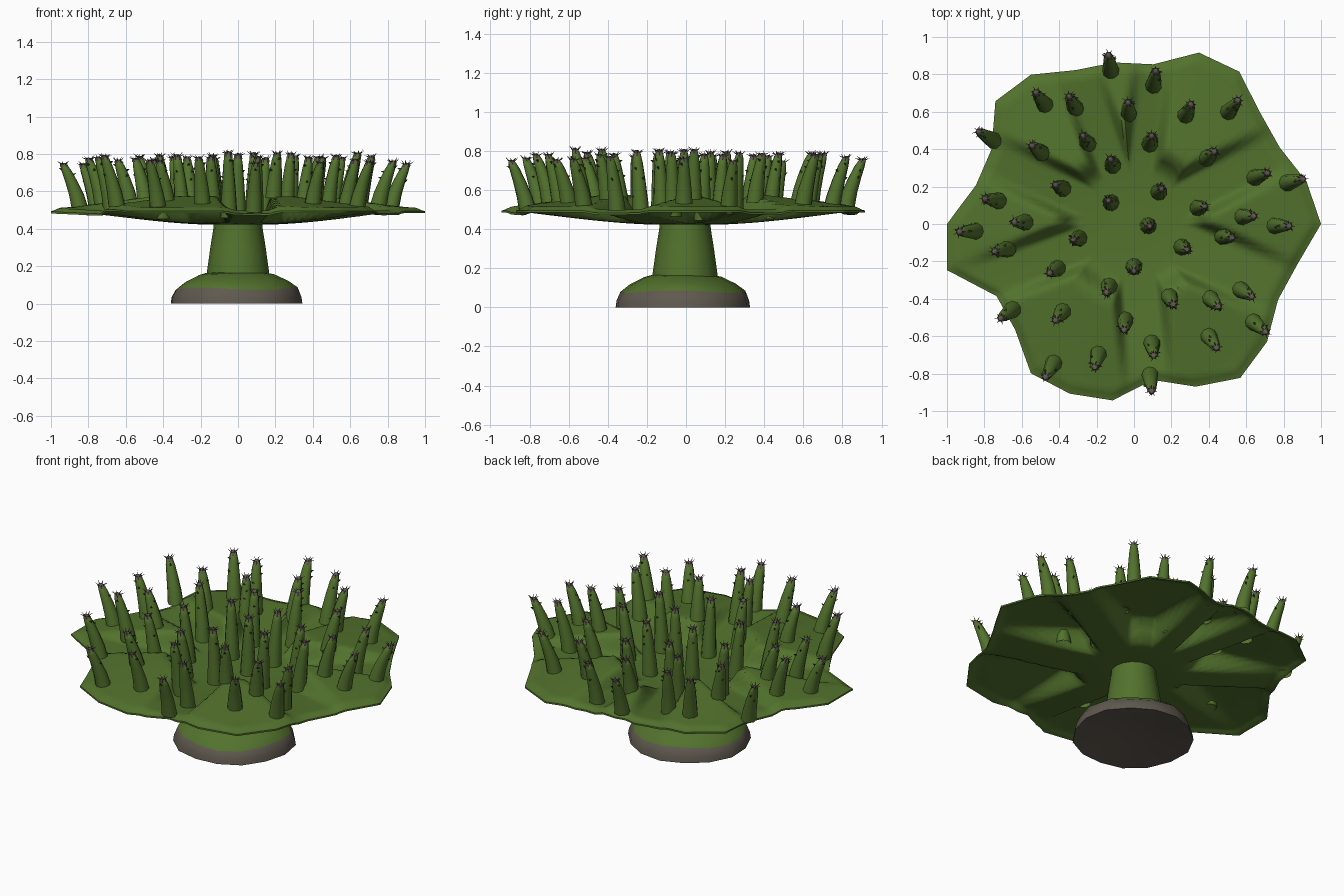
import bpy, bmesh, math, random
from mathutils import Vector

random.seed(7)
cube = bpy.data.objects.get("Cube")
if cube:
    bpy.data.objects.remove(cube)


def material(name, rgb):
    mat = bpy.data.materials.new(name)
    mat.use_nodes = True
    mat.diffuse_color = (*rgb, 1)
    mat.node_tree.nodes["Principled BSDF"].inputs["Base Color"].default_value = (*rgb, 1)
    return mat


GREEN = material("moss green", (0.085, 0.168, 0.026))
DARK = material("dark green", (0.045, 0.065, 0.022))
ROCK = material("brown rock", (0.115, 0.10, 0.078))


def finish(bm, name, mats, angle=40):
    bmesh.ops.recalc_face_normals(bm, faces=bm.faces)
    mesh = bpy.data.meshes.new(name)
    bm.to_mesh(mesh)
    bm.free()
    obj = bpy.data.objects.new(name, mesh)
    bpy.context.collection.objects.link(obj)
    for mat in mats:
        mesh.materials.append(mat)
    bpy.ops.object.select_all(action='DESELECT')
    obj.select_set(True)
    bpy.context.view_layer.objects.active = obj
    bpy.ops.object.shade_smooth_by_angle(angle=math.radians(angle))
    return obj


def loft(bm, rows, start=None, end=None, material_of=lambda row: 0):
    """Skin closed rings of points, optionally closed by a point at each end."""
    rings = [[bm.verts.new(p) for p in row] for row in rows]
    for i, (a, b) in enumerate(zip(rings, rings[1:])):
        for j in range(len(a)):
            k = (j + 1) % len(a)
            bm.faces.new((a[j], a[k], b[k], b[j])).material_index = material_of(i)
    for tip, ring, i in ((start, rings[0], 0), (end, rings[-1], len(rows) - 2)):
        if tip is not None:
            v = bm.verts.new(tip)
            for j in range(len(ring)):
                f = bm.faces.new((ring[j], ring[(j + 1) % len(ring)], v))
                f.material_index = material_of(i)


def smoothstep(lo, hi, x):
    t = min(1, max(0, (x - lo) / (hi - lo)))
    return t * t * (3 - 2 * t)


# Plate outline: radius in hundredths at equal angles, anticlockwise from +x
OUTLINE = [100, 95, 88, 90, 99, 98, 86, 87, 88, 97, 99, 86, 87, 100, 103, 83,
           85, 97, 97, 95, 84, 93, 100, 95, 87, 90]
STEP = math.tau / len(OUTLINE)
# Channels: direction in degrees, half width of the floor
CHANNELS = [(-85, 0.09), (-24, 0.12), (27, 0.09), (83, 0.06), (110, 0.07),
            (155, 0.08), (201, 0.09)]


def rim(i, t):
    def corner(k):
        r = OUTLINE[k % len(OUTLINE)] / 100
        return Vector((r * math.cos(k * STEP), r * math.sin(k * STEP)))
    return corner(i).lerp(corner(i + 1), t)


def plate_height(x, y):
    """Sunken star-shaped floor with lobes sloping outward between its channels."""
    r, a = math.hypot(x, y), math.atan2(y, x)
    lobe = smoothstep(0.31, 0.43, r)
    for degrees, half in CHANNELS:
        turn = a - math.radians(degrees)
        if math.cos(turn) > 0:
            lobe = min(lobe, smoothstep(half, half + 0.065, abs(r * math.sin(turn))))
    floor = 0.442 + 0.07 * smoothstep(0.1, 1.1, r)
    crest = 0.58 - 0.065 * min(1, max(0, (r - 0.4) / 0.5))
    return floor + (crest - floor) * lobe


# Plate, with its rim curled down
SUB = 7
outer = [rim(i, s / SUB) for i in range(len(OUTLINE)) for s in range(SUB)]


def plate_row(u, thickness):
    drop = 0.02 * smoothstep(0.94, 1, u) + thickness * (1 - 0.5 * u ** 4)
    return [(p.x * u, p.y * u, plate_height(p.x * u, p.y * u) - drop) for p in outer]


levels = [i / 24 for i in range(1, 23)] + [0.945, 0.965, 0.985, 1]
rows = [plate_row(u, 0) for u in levels]
rows += [plate_row(u, 0.02) for u in reversed(levels)]
bm = bmesh.new()
top = plate_height(0, 0)
loft(bm, rows, (0, 0, top), (0, 0, top - 0.02))
finish(bm, "coral_plate", [GREEN], 50)


def round_row(center, r, z, sides, wobble=0.0, lift=0.0):
    row = []
    for j in range(sides):
        a = math.tau * j / sides
        q = r * (1 + wobble * (math.sin(2 * a + 1) + math.sin(5 * a)))
        row.append((center.x + q * math.cos(a), center.y + q * math.sin(a),
                    z + lift * math.sin(3 * a + 2)))
    return row


# Stem
bm = bmesh.new()
stem_profile = [(0.17, 0.13), (0.166, 0.17), (0.148, 0.3), (0.132, 0.4), (0.13, 0.44)]
loft(bm, [round_row(Vector((0, -0.005)), r, z, 16) for r, z in stem_profile])
finish(bm, "stem", [GREEN])

# Foot: rocky underneath, overgrown above
under = Vector((-0.01, -0.02, 0.04))
foot_profile = [(0.18, 0.025, 0), (0.35, 0, 0), (0.345, 0.035, 0), (0.325, 0.08, 0.008),
                (0.275, 0.118, 0.005), (0.2, 0.155, 0.003), (0.16, 0.165, 0)]
bm = bmesh.new()
loft(bm, [round_row(under, r, z, 15, 0.015, lift) for r, z, lift in foot_profile],
     under, (under.x, under.y, 0.17), lambda row: 1 if row < 3 else 0)
finish(bm, "foot", [GREEN, ROCK], 50)

# Tentacle places in hundredths: x, y
PLACES = [(-13, 86), (11, 78), (-3, 62), (29, 61), (53, 63), (-50, 67), (-33, 65),
          (-79, 47), (-52, 40), (-26, 45), (9, 45), (-12, 33), (41, 37), (-40, 20),
          (-13, 12), (14, 18), (36, 9), (68, 26), (86, 23), (61, 4), (79, -1),
          (50, -7), (8, -1), (27, -13), (-76, 13), (-61, 1), (-89, -4), (-71, -14),
          (-31, -8), (-43, -25), (-14, -35), (0, -24), (20, -41), (43, -42), (60, -37),
          (67, -55), (42, -63), (-5, -54), (10, -67), (9, -85), (-20, -73), (-45, -78),
          (-40, -49), (-68, -48)]
TAPER = [(0, 0.046), (0.3, 0.041), (0.6, 0.034), (0.85, 0.027), (0.97, 0.02)]


def spike(bm, base, direction, length, width):
    """Thin three-sided thorn."""
    side = direction.orthogonal().normalized() * width
    other = direction.cross(side).normalized() * width
    ring = [base + side, base - side / 2 + other, base - side / 2 - other]
    bm.faces.new([bm.verts.new(p) for p in ring])
    loft(bm, [ring, [p.lerp(base + direction * length, 0.8) for p in ring]],
         end=base + direction * length)


bodies, buds, crowns = bmesh.new(), bmesh.new(), bmesh.new()
for px, py in PLACES:
    mid = Vector((px / 100, py / 100, 0))
    lean = mid * 0.1
    foot = mid - lean * 0.5
    foot.z = plate_height(foot.x, foot.y) - 0.01
    # Tips reach nearly one level, a little lower towards the rim
    tall = random.uniform(0.775, 0.82) - 0.045 * mid.length_squared - foot.z
    spin = random.uniform(0, math.tau)

    def axis(t):
        return foot + lean * t ** 1.3 + Vector((0, 0, tall * t))

    def around(t, r, a):
        return axis(t) + Vector((math.cos(a), math.sin(a), 0)) * r

    # Body
    loft(bodies, [[around(t, r, spin + math.tau * j / 9) for j in range(9)]
                  for t, r in TAPER], end=axis(1))
    # Brown crown and its ring of thorns
    loft(crowns, [[around(t, r, math.tau * j / 6) for j in range(6)]
                  for t, r in ((0.94, 0.0235), (0.98, 0.021), (1.02, 0.012))],
         end=axis(1.03))
    for j in range(7):
        a = spin + math.tau * j / 7
        aim = Vector((math.cos(a), math.sin(a), random.uniform(0.3, 1.4))).normalized()
        spike(crowns, around(0.99, 0.012, a), aim, 0.032, 0.004)
    # Small thorny buds on the sides
    for t, r in ((0.88, 0.025), (0.76, 0.028), (0.62, 0.031)):
        a = random.uniform(0, math.tau)
        aim = Vector((math.cos(a), math.sin(a), 0.4)).normalized()
        spike(buds, around(t, r - 0.004, a), aim, 0.02, 0.009)

finish(bodies, "tentacles", [GREEN], 60)
finish(crowns, "tentacle_crowns", [ROCK])
finish(buds, "tentacle_buds", [DARK])
